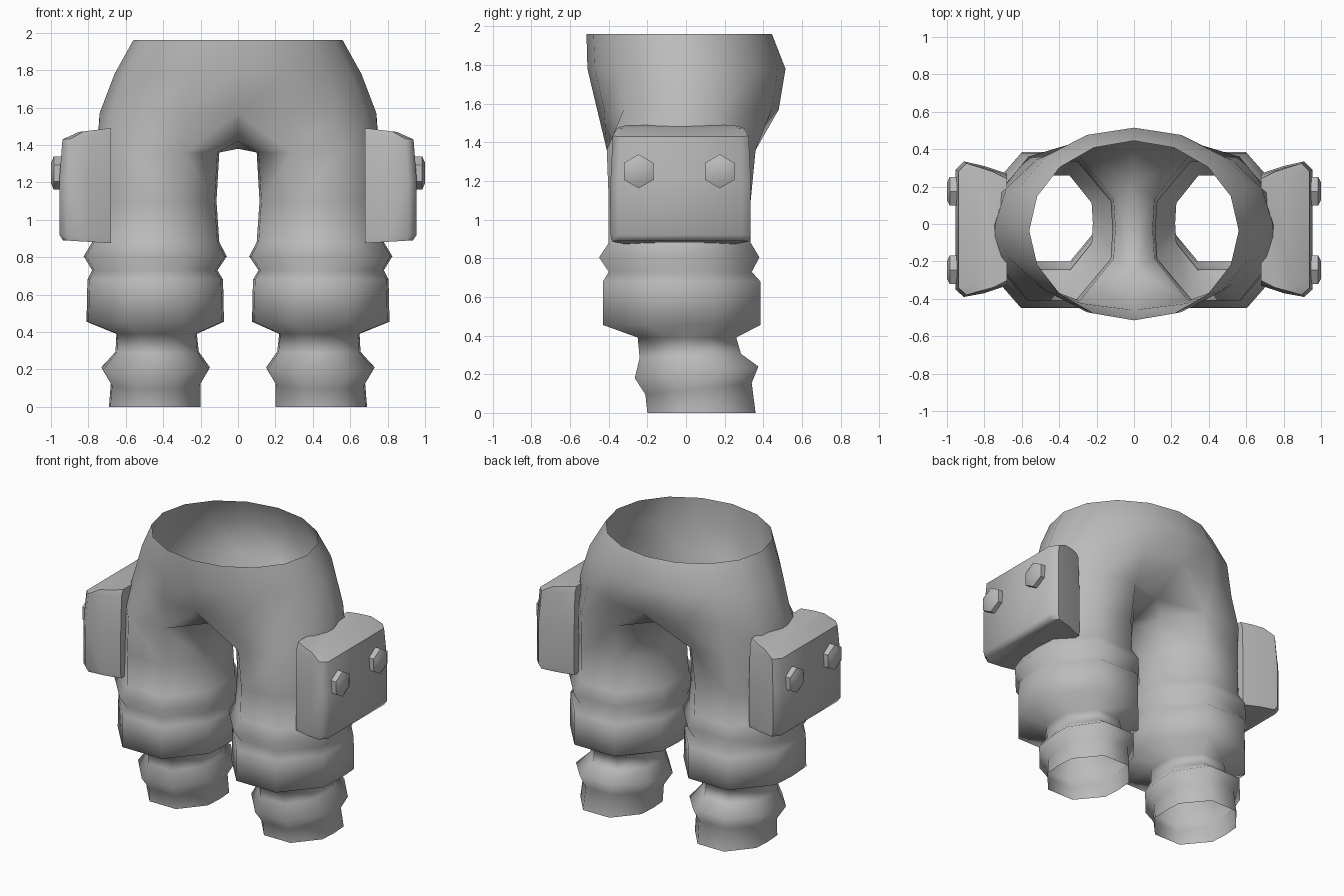
import bpy, bmesh, math

if "Cube" in bpy.data.objects:
    bpy.data.objects.remove(bpy.data.objects["Cube"])

grey = bpy.data.materials.new("plain grey")
grey.diffuse_color = (0.5, 0.5, 0.5, 1)
grey.use_nodes = True
grey.node_tree.nodes["Principled BSDF"].inputs["Base Color"].default_value = grey.diffuse_color


def finish(name, bm, angle=50, recalc=True):
    if recalc:
        bmesh.ops.recalc_face_normals(bm, faces=bm.faces)
    me = bpy.data.meshes.new(name)
    bm.to_mesh(me)
    bm.free()
    ob = bpy.data.objects.new(name, me)
    bpy.context.collection.objects.link(ob)
    me.materials.append(grey)
    bpy.ops.object.select_all(action='DESELECT')
    ob.select_set(True)
    bpy.context.view_layer.objects.active = ob
    bpy.ops.object.shade_smooth_by_angle(angle=math.radians(angle))
    return ob


def bridge(bm, a, b):
    n = len(a)
    for i in range(n):
        j = (i + 1) % n
        bm.faces.new((a[i], a[j], b[j], b[i]))


# Trouser shell: leg rings as (z, x inner, x outer, y front, y back, tilt)
LEG = [(0.00, 0.20, 0.69, -0.20, 0.36, 0), (0.125, 0.20, 0.68, -0.21, 0.34, 0.03),
       (0.21, 0.15, 0.73, -0.265, 0.375, 0.03), (0.295, 0.21, 0.655, -0.24, 0.285, 0.01),
       (0.39, 0.22, 0.65, -0.25, 0.26, 0), (0.455, 0.075, 0.81, -0.43, 0.385, 0),
       (0.68, 0.08, 0.805, -0.43, 0.385, 0), (0.73, 0.11, 0.78, -0.40, 0.34, 0),
       (0.805, 0.06, 0.825, -0.45, 0.38, 0), (0.88, 0.10, 0.78, -0.40, 0.335, 0),
       (1.10, 0.115, 0.77, -0.40, 0.335, 0), (1.36, 0.10, 0.755, -0.41, 0.36, 0)]
# Ten-sided leg section, counter-clockwise from the front inner corner
SECTION = [(-0.42, -1), (0.42, -1), (0.97, -0.42), (1, 0), (0.97, 0.42),
           (0.42, 1), (-0.42, 1), (-0.97, 0.42), (-1, 0), (-0.97, -0.42)]
# Hip rings as (z, half width, y front, y back); 16 sides
HIP = [(1.57, 0.74, -0.46, 0.48), (1.78, 0.66, -0.51, 0.515), (1.96, 0.56, -0.515, 0.445)]

bm = bmesh.new()
tops = []
for s in (1, -1):
    prev = None
    for z, x0, x1, y0, y1, tilt in LEG:
        cx, rx, cy, ry = (x0 + x1) / 2, (x1 - x0) / 2, (y0 + y1) / 2, (y1 - y0) / 2
        ring = [bm.verts.new((s * (cx + rx * u), cy + ry * v, z + tilt * v)) for u, v in SECTION]
        if prev:
            bridge(bm, prev, ring)
        prev = ring
    tops.append(prev)

hips = []
for z, w, y0, y1 in HIP:
    cy, ry = (y0 + y1) / 2, (y1 - y0) / 2
    ring = []
    for i in range(16):
        a = -math.pi / 2 + i * math.pi / 8
        ring.append(bm.verts.new((w * math.cos(a), cy + ry * math.sin(a), z)))
    if hips:
        bridge(bm, hips[-1], ring)
    hips.append(ring)

# Crotch strip and the join between legs and hips
mf, mm, mb = [bm.verts.new(p) for p in ((0, -0.25, 1.42), (0, -0.02, 1.38), (0, 0.22, 1.42))]
base = hips[0]
for s, leg in zip((1, -1), tops):
    P = [base[(s * i) % 16] for i in range(9)]
    for i in range(6):
        bm.faces.new((leg[i], leg[i + 1], P[i + 2], P[i + 1]))
    bm.faces.new((P[0], mf, leg[0], P[1]))
    bm.faces.new((mf, leg[9], leg[0]))
    bm.faces.new((P[8], P[7], leg[6], mb))
    bm.faces.new((mb, leg[6], leg[7]))
    bm.faces.new((mf, mm, leg[8], leg[9]))
    bm.faces.new((mm, mb, leg[7], leg[8]))
finish("trousers", bm, 80)

# Hip pouches: outline in plan, stacked in height with softened top and bottom
PLAN = [(0.68, -0.33), (0.80, -0.37), (0.91, -0.39), (0.955, -0.35),
        (0.955, 0.29), (0.91, 0.335), (0.80, 0.31), (0.68, 0.27)]
LAYERS = [(0.875, 0.93, 0.98), (0.905, 1.0, 1.0), (1.20, 1.0, 1.0), (1.45, 0.94, 0.97), (1.49, 0.62, 0.91)]
for s, side in ((1, "right"), (-1, "left")):
    bm = bmesh.new()
    prev = None
    for z, kx, ky in LAYERS:
        ring = [bm.verts.new((s * (0.68 + (x - 0.68) * kx), -0.03 + (y + 0.03) * ky,
                              z - (0.02 * (x - 0.68) / 0.27 if z > 1.4 else -0.015 * (x - 0.68) / 0.27)))
                for x, y in PLAN]
        if prev:
            bridge(bm, prev, ring)
        else:
            bm.faces.new(ring)
        prev = ring
    bm.faces.new(prev)
    finish(side + "_pouch", bm, 55)

    # Hexagonal studs on the pouch
    for n, y in (("front", -0.245), ("back", 0.175)):
        bm = bmesh.new()
        prev = None
        for x, r in ((0.92, 0.088), (0.985, 0.088), (1.0, 0.055)):
            ring = [bm.verts.new((s * x, y + r * math.sin(i * math.pi / 3),
                                  1.25 + r * math.cos(i * math.pi / 3))) for i in range(6)]
            if prev:
                bridge(bm, prev, ring)
            prev = ring
        bm.faces.new(prev)
        finish(side + "_" + n + "_stud", bm, 50)
